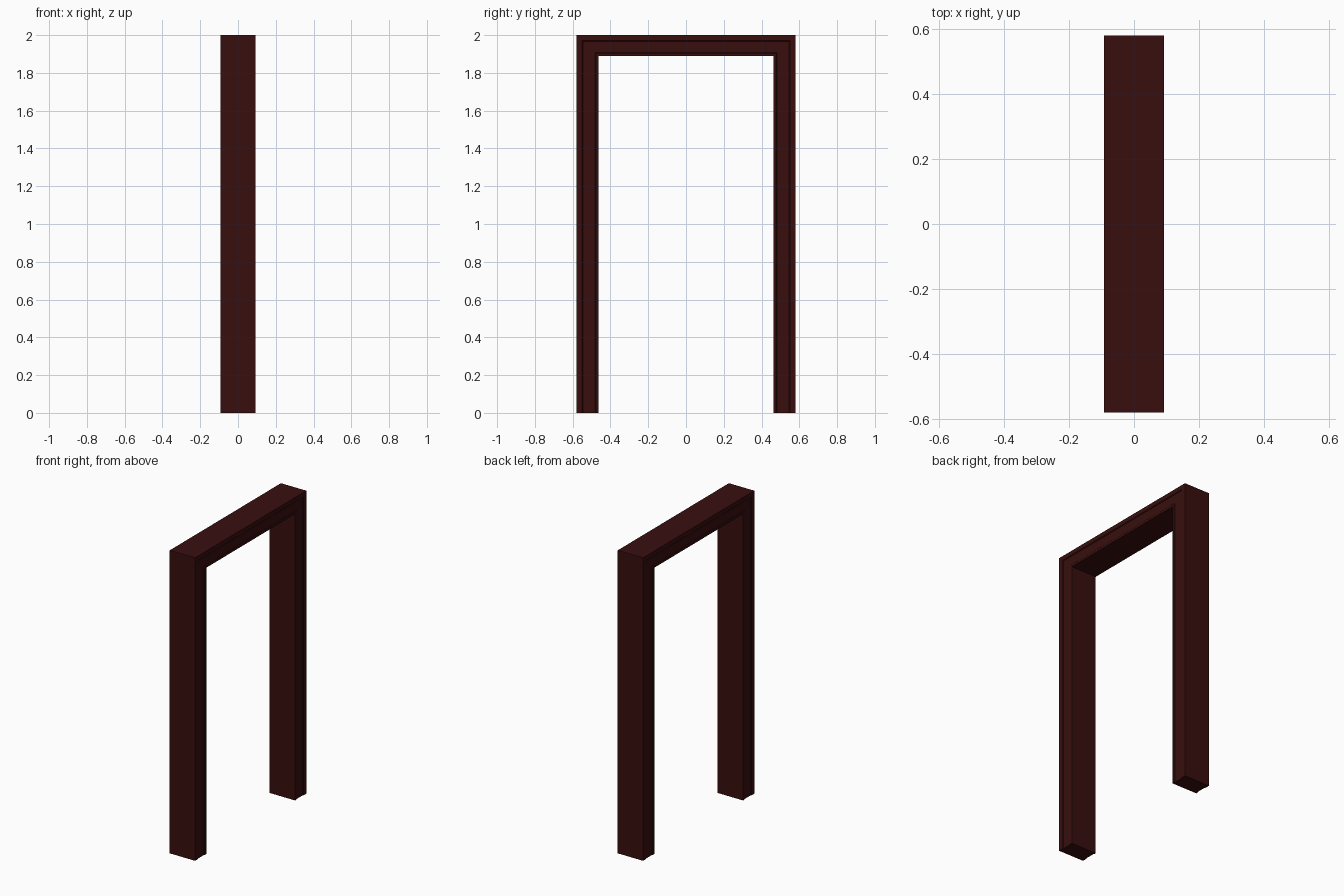
import bpy
import bmesh

cube = bpy.data.objects.get("Cube")
if cube:
    bpy.data.objects.remove(cube)

# Dark mahogany stain
wood = bpy.data.materials.new("dark_red_wood")
wood.use_nodes = True
color = (0.04, 0.0045, 0.0045, 1)
wood.diffuse_color = color
wood.node_tree.nodes["Principled BSDF"].inputs["Base Color"].default_value = color

HALF_DEPTH, HALF_WIDTH, HEIGHT = 0.0925, 0.58, 2.0
OPENING, HEAD = 0.463, 1.89
RECESS = 0.004

# Moulding on one face: (position from outer edge 0 to inner edge 1, x)
face = [(0, HALF_DEPTH), (0.26, HALF_DEPTH), (0.30, HALF_DEPTH - RECESS),
        (0.84, HALF_DEPTH - RECESS), (0.88, HALF_DEPTH), (1, HALF_DEPTH)]
section = face + [(t, -x) for t, x in reversed(face)]

# Mitred path up one post, across the head and down the other post
outer = [(-HALF_WIDTH, 0), (-HALF_WIDTH, HEIGHT), (HALF_WIDTH, HEIGHT), (HALF_WIDTH, 0)]
inner = [(-OPENING, 0), (-OPENING, HEAD), (OPENING, HEAD), (OPENING, 0)]

bm = bmesh.new()
rings = []
for (oy, oz), (iy, iz) in zip(outer, inner):
    rings.append([bm.verts.new((x, oy + (iy - oy) * t, oz + (iz - oz) * t))
                  for t, x in section])
count = len(section)
for a, b in zip(rings, rings[1:]):
    for i in range(count):
        j = (i + 1) % count
        bm.faces.new((a[i], a[j], b[j], b[i]))

# Closed feet
bm.faces.new(rings[0])
bm.faces.new(rings[-1])
bmesh.ops.recalc_face_normals(bm, faces=bm.faces)

mesh = bpy.data.meshes.new("door_frame")
bm.to_mesh(mesh)
bm.free()
mesh.materials.append(wood)
frame = bpy.data.objects.new("door_frame", mesh)
bpy.context.collection.objects.link(frame)
